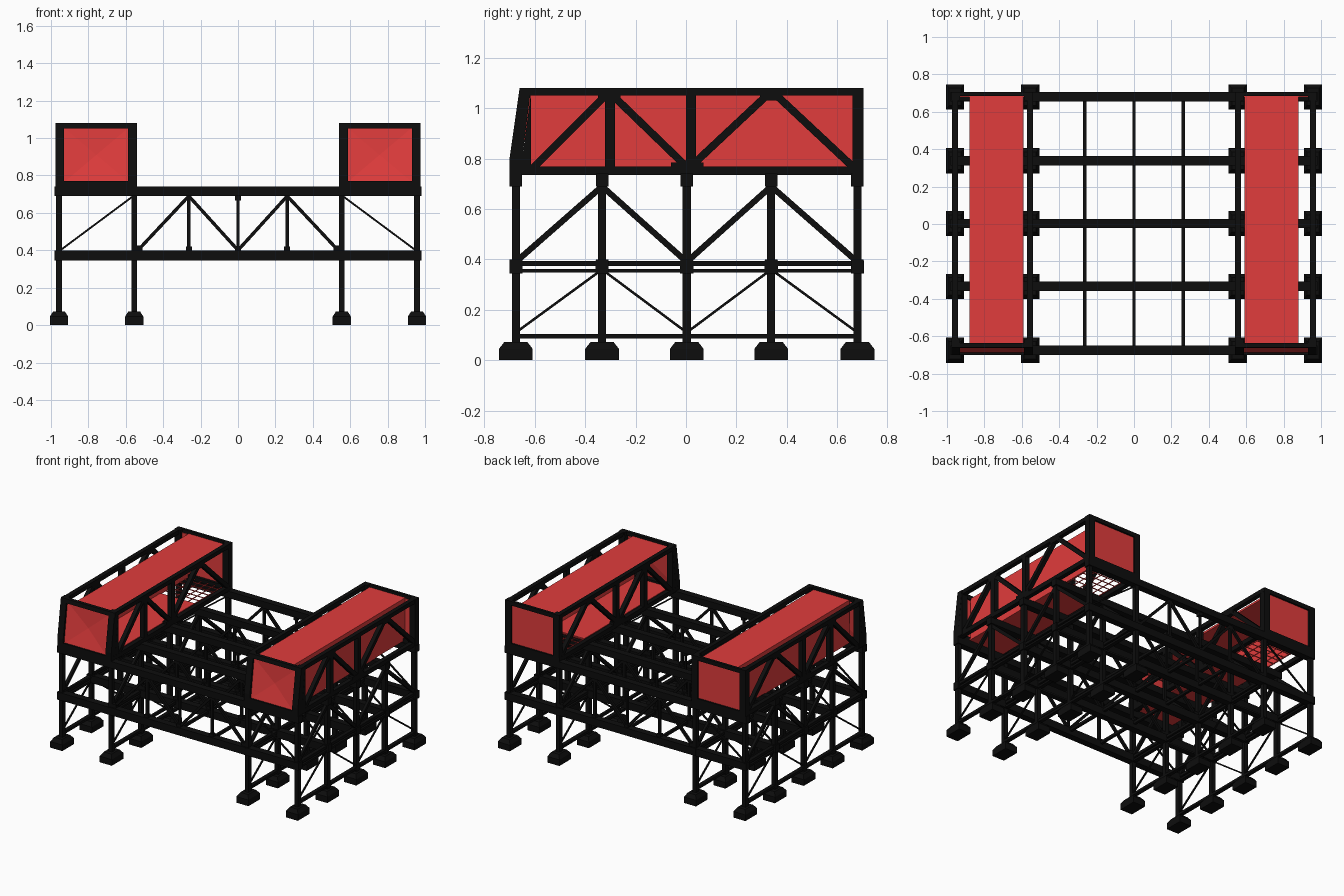
import bpy, bmesh
from mathutils import Vector, Matrix

if "Cube" in bpy.data.objects:
    bpy.data.objects.remove(bpy.data.objects["Cube"])


def material(name, rgb):
    m = bpy.data.materials.new(name)
    m.diffuse_color = (*rgb, 1)
    m.use_nodes = True
    m.node_tree.nodes["Principled BSDF"].inputs["Base Color"].default_value = m.diffuse_color
    return m


BLACK = material("black_steel", (0.004, 0.004, 0.004))
RED = material("red_panel", (0.75, 0.045, 0.045))


def box(bm, x0, x1, y0, y1, z0, z1):
    size = Matrix.Diagonal((x1 - x0, y1 - y0, z1 - z0, 1))
    centre = Matrix.Translation(((x0 + x1) / 2, (y0 + y1) / 2, (z0 + z1) / 2))
    bmesh.ops.create_cube(bm, size=1, matrix=centre @ size)


def bar(bm, a, b, wide, deep):
    """Rectangular bar from a to b; wide is its horizontal thickness."""
    a, b = Vector(a), Vector(b)
    d = (b - a).normalized()
    up = Vector((0, 0, 1)) if abs(d.z) < 0.99 else Vector((0, 1, 0))
    side = d.cross(up).normalized()
    rot = Matrix((side, d, side.cross(d))).transposed().to_4x4()
    size = Matrix.Diagonal((wide, (b - a).length, deep, 1))
    bmesh.ops.create_cube(bm, size=1, matrix=Matrix.Translation((a + b) / 2) @ rot @ size)


def prism(bm, outline, x0, x1):
    """Extrude a (y, z) outline along x."""
    f = bm.faces.new([bm.verts.new((x0, y, z)) for y, z in outline])
    new = bmesh.ops.extrude_face_region(bm, geom=[f])["geom"]
    bmesh.ops.translate(bm, vec=(x1 - x0, 0, 0),
                        verts=[v for v in new if isinstance(v, bmesh.types.BMVert)])


def finish(bm, name, mat, mirror=False):
    bmesh.ops.recalc_face_normals(bm, faces=bm.faces)
    me = bpy.data.meshes.new(name)
    bm.to_mesh(me)
    bm.free()
    ob = bpy.data.objects.new(name, me)
    me.materials.append(mat)
    bpy.context.collection.objects.link(ob)
    if mirror:
        ob.modifiers.new("mirror", "MIRROR").use_axis[0] = True
    return ob


XS = (0.555, 0.957)
YS = (-0.675, -0.333, 0.003, 0.338, 0.68)

# Feet with chamfered tops
bm = bmesh.new()
for x in XS:
    for y in YS:
        box(bm, x - 0.049, x + 0.049, y - 0.067, y + 0.067, 0, 0.045)
        lower = [bm.verts.new((x + sx * 0.049, y + sy * 0.067, 0.045))
                 for sx, sy in ((-1, -1), (1, -1), (1, 1), (-1, 1))]
        upper = [bm.verts.new((x + sx * 0.032, y + sy * 0.046, 0.072))
                 for sx, sy in ((-1, -1), (1, -1), (1, 1), (-1, 1))]
        bm.faces.new(upper)
        for i in range(4):
            j = (i + 1) % 4
            bm.faces.new((lower[i], lower[j], upper[j], upper[i]))
finish(bm, "feet", BLACK, True)

# Upright posts
bm = bmesh.new()
for x in XS:
    for y in YS:
        box(bm, x - 0.015, x + 0.015, y - 0.016, y + 0.016, 0.06, 0.73)
finish(bm, "posts", BLACK, True)

# Cross beams at two levels
bm = bmesh.new()
for y in YS:
    for z0, z1 in ((0.345, 0.40), (0.69, 0.74)):
        box(bm, -0.98, 0.98, y - 0.025, y + 0.025, z0, z1)
finish(bm, "cross_beams", BLACK)

# Trusses between the cross beams
bm = bmesh.new()
for y in YS:
    bar(bm, (0.535, y, 0.40), (0.263, y, 0.69), 0.018, 0.018)
    bar(bm, (0.263, y, 0.69), (0.0, y, 0.40), 0.018, 0.018)
    bar(bm, (0.95, y, 0.40), (0.56, y, 0.69), 0.01, 0.01)
    bar(bm, (0.263, y, 0.39), (0.263, y, 0.70), 0.018, 0.018)
    box(bm, 0.247, 0.279, y - 0.015, y + 0.015, 0.395, 0.42)
    box(bm, 0.51, 0.55, y - 0.015, y + 0.015, 0.395, 0.425)
finish(bm, "cross_trusses", BLACK, True)
bm = bmesh.new()
for y in YS:
    bar(bm, (0, y, 0.39), (0, y, 0.70), 0.014, 0.014)
    for z0, z1 in ((0.395, 0.42), (0.665, 0.695)):
        box(bm, -0.015, 0.015, y - 0.015, y + 0.015, z0, z1)
finish(bm, "centre_hangers", BLACK)

# Lengthwise rails and bracing along each row of posts
bm = bmesh.new()
for x in XS:
    for z, t in ((0.384, 0.02), (0.355, 0.015), (0.095, 0.018)):
        box(bm, x - 0.014, x + 0.014, YS[0], YS[-1], z - t / 2, z + t / 2)
    for i in range(4):
        lo, hi = (0, 1) if i % 2 == 0 else (1, 0)
        ends = (YS[i], YS[i + 1])
        bar(bm, (x, ends[lo], 0.39), (x, ends[hi], 0.69), 0.02, 0.024)
        bar(bm, (x, ends[lo], 0.11), (x, ends[hi], 0.36), 0.01, 0.01)
    for y in YS:
        box(bm, x - 0.018, x + 0.018, y - 0.026, y + 0.026, 0.345, 0.395)
finish(bm, "side_bracing", BLACK, True)

# Lengthwise rods under the middle span
bm = bmesh.new()
for x in (-0.263, 0, 0.263):
    box(bm, x - 0.009, x + 0.009, YS[0], YS[-1], 0.373, 0.393)
finish(bm, "middle_rods", BLACK)

# Raised gallery frames with side trusses
bm = bmesh.new()
for x in XS:
    xa, xb = x - 0.016, x + 0.016
    box(bm, xa, xb, -0.66, 0.70, 1.05, 1.08)
    box(bm, xa, xb, -0.69, 0.70, 0.735, 0.768)
    for y in (-0.302, 0.02):
        box(bm, xa, xb, y - 0.02, y + 0.02, 0.76, 1.06)
    for y0, z0, y1, z1 in ((-0.61, 0.76, -0.32, 1.05), (-0.29, 1.05, 0.01, 0.76),
                           (0.01, 0.76, 0.32, 1.05), (0.36, 1.05, 0.67, 0.76)):
        bar(bm, (x, y0, z0), (x, y1, z1), 0.03, 0.03)
    for y in (-0.305, 0.338):
        box(bm, xa, xb, y - 0.045, y + 0.045, 1.03, 1.06)
    box(bm, xa, xb, -0.06, 0.07, 0.75, 0.785)
# End portals, sloped at the front
slope = [(-0.70, 0.69), (-0.70, 0.80), (-0.66, 1.08), (-0.615, 1.08), (-0.65, 0.80), (-0.65, 0.69)]
for x0, x1 in ((0.54, 0.587), (0.93, 0.977)):
    prism(bm, slope, x0, x1)
    prism(bm, [(-0.65, 0.74), (-0.65, 0.80), (-0.615, 1.06), (-0.615, 0.74)], x0, x1)
    box(bm, x0, x1, 0.66, 0.705, 0.69, 1.08)
box(bm, 0.54, 0.977, -0.70, -0.65, 0.72, 0.77)
prism(bm, [(-0.664, 1.05), (-0.66, 1.08), (-0.635, 1.08), (-0.639, 1.05)], 0.54, 0.977)
box(bm, 0.54, 0.977, 0.685, 0.705, 1.05, 1.08)
box(bm, 0.54, 0.977, 0.66, 0.705, 0.72, 0.77)
finish(bm, "gallery_frames", BLACK, True)

# Red roof, outer wall, floor and back panel
for name, dims in (("roof_panels", (0.59, 0.88, -0.64, 0.685, 1.045, 1.06)),
                   ("outer_walls", (0.868, 0.88, -0.64, 0.685, 0.75, 1.05)),
                   ("floor_panels", (0.59, 0.88, -0.66, 0.338, 0.745, 0.757)),
                   ("back_panels", (0.58, 0.935, 0.68, 0.692, 0.76, 1.055))):
    bm = bmesh.new()
    box(bm, *dims)
    finish(bm, name, RED, True)

# Open grating at the rear of the floor
bm = bmesh.new()
for i in range(6):
    x = 0.595 + i * 0.055
    box(bm, x - 0.002, x + 0.002, 0.338, 0.68, 0.748, 0.754)
for i in range(7):
    y = 0.345 + i * 0.055
    box(bm, 0.59, 0.88, y - 0.002, y + 0.002, 0.748, 0.754)
finish(bm, "floor_grating", RED, True)

# Sloped front panels, slightly dished toward the middle
bm = bmesh.new()
rim = [bm.verts.new(p) for p in ((0.58, -0.69, 0.76), (0.935, -0.69, 0.76),
                                 (0.935, -0.65, 1.06), (0.58, -0.65, 1.06))]
mid = bm.verts.new((0.757, -0.655, 0.91))
for i in range(4):
    bm.faces.new((rim[i], rim[(i + 1) % 4], mid))
finish(bm, "front_panels", RED, True)
